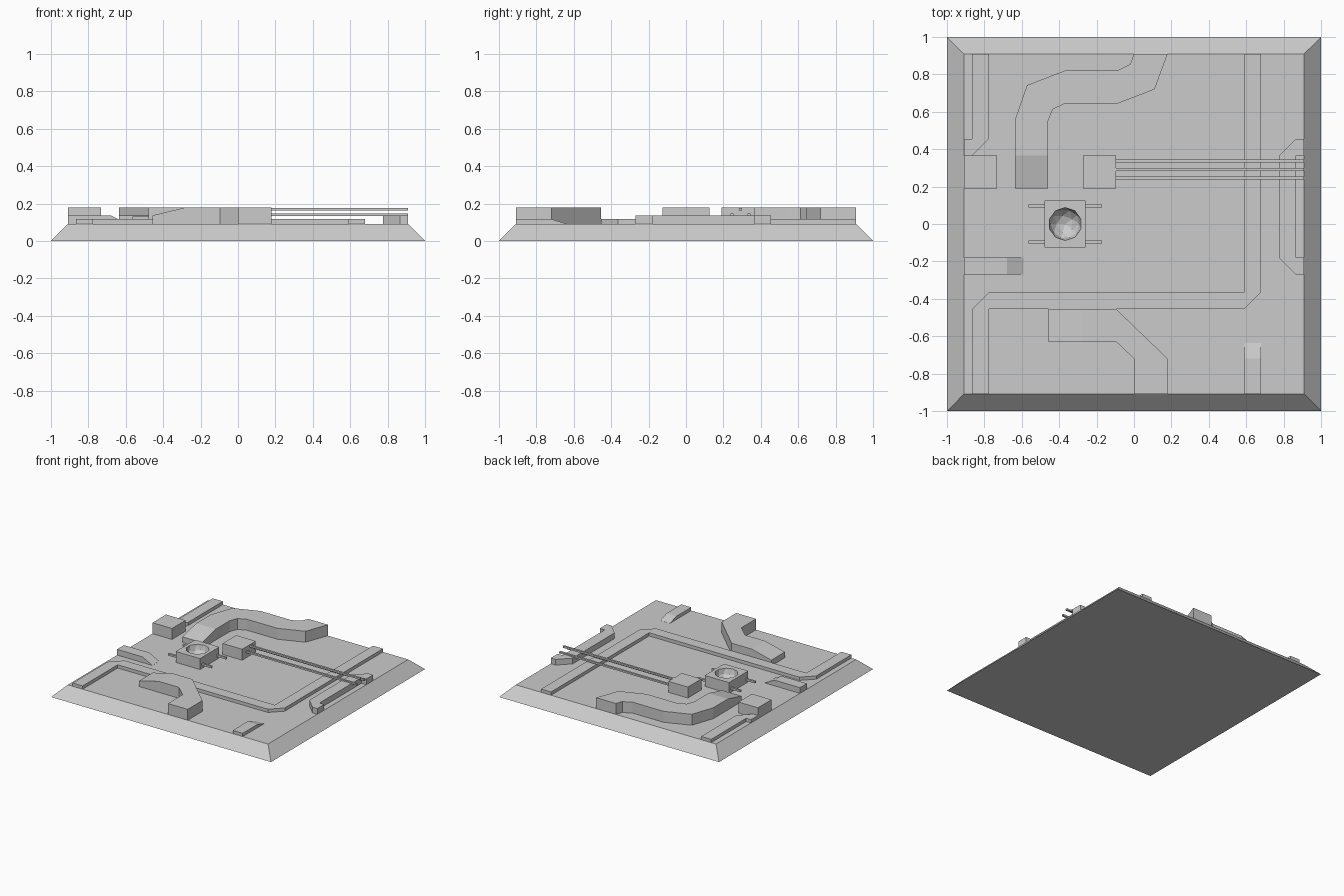
import bpy, bmesh
from mathutils import Matrix

if "Cube" in bpy.data.objects:
    bpy.data.objects.remove(bpy.data.objects["Cube"])

DECK, LOW, MID, HIGH = 0.09, 0.117, 0.137, 0.18


def finish(name, bm):
    me = bpy.data.meshes.new(name)
    bm.to_mesh(me)
    bm.free()
    ob = bpy.data.objects.new(name, me)
    bpy.context.collection.objects.link(ob)
    return ob


def prism(name, pts, z1, z0=DECK, drops=None):
    """Extrude an outline upward; drops = {outline index: lowered top z} for ramps."""
    bm = bmesh.new()
    n = len(pts)
    drops = drops or {}
    lo = [bm.verts.new((x, y, z0)) for x, y in pts]
    hi = [bm.verts.new((x, y, z1)) for x, y in pts]
    bm.faces.new(lo)
    top = bm.faces.new(hi)
    for i in range(n):
        j = (i + 1) % n
        bm.faces.new((lo[i], lo[j], hi[j], hi[i]))
    bmesh.ops.recalc_face_normals(bm, faces=bm.faces)
    if drops:
        # split the ramp from the level top, then lower its end
        idx = sorted(drops)
        a, b = (idx[0] - 1) % n, (idx[-1] + 1) % n
        bmesh.utils.face_split(top, hi[a], hi[b])
        for i, z in drops.items():
            hi[i].co.z = z
    return finish(name, bm)


def box(name, x0, x1, y0, y1, z0, z1):
    return prism(name, [(x0, y0), (x1, y0), (x1, y1), (x0, y1)], z1, z0)


# Bevelled base plate
base = box("base_plate", -1, 1, -1, 1, 0, DECK)
for v in base.data.vertices:
    if v.co.z > 0.01:
        v.co.x *= 0.91
        v.co.y *= 0.91

# Thin raised channels
prism("long_channel", [(-0.866, -0.91), (-0.775, -0.91), (-0.775, -0.455), (0.59, -0.455),
                       (0.68, -0.364), (0.68, 0.91), (0.59, 0.91), (0.59, -0.364),
                       (-0.775, -0.364), (-0.866, -0.455)], LOW)
prism("back_left_channel", [(-0.866, 0.91), (-0.866, 0.455), (-0.91, 0.455), (-0.91, 0.366),
                            (-0.866, 0.366), (-0.775, 0.455), (-0.775, 0.91)], LOW)
prism("right_edge_channel", [(0.91, 0.455), (0.866, 0.455), (0.775, 0.366), (0.775, -0.18),
                             (0.866, -0.27), (0.91, -0.27), (0.91, -0.18), (0.866, -0.18),
                             (0.866, 0.366), (0.91, 0.366)], MID)

# Short ducts that ramp down into the deck
prism("left_ramp_duct", [(-0.91, -0.27), (-0.68, -0.27), (-0.59, -0.27), (-0.59, -0.18),
                         (-0.68, -0.18), (-0.91, -0.18)], MID, drops={2: DECK + .001, 3: DECK + .001})
prism("front_ramp_duct", [(0.59, -0.91), (0.68, -0.91), (0.68, -0.72), (0.68, -0.635),
                          (0.59, -0.635), (0.59, -0.72)], LOW, drops={3: DECK + .001, 4: DECK + .001})

# Large ducts with a sloped end
prism("front_duct", [(0, -0.91), (0.18, -0.91), (0.18, -0.72), (-0.095, -0.455), (-0.28, -0.455),
                     (-0.457, -0.455), (-0.457, -0.63), (-0.28, -0.63), (-0.095, -0.63), (0, -0.72)],
      HIGH, drops={5: MID, 6: MID})
prism("back_duct", [(0, 0.91), (-0.02, 0.855), (-0.09, 0.82), (-0.37, 0.82), (-0.572, 0.742),
                    (-0.637, 0.555), (-0.637, 0.366), (-0.637, 0.19), (-0.46, 0.19), (-0.46, 0.366),
                    (-0.46, 0.55), (-0.435, 0.613), (-0.37, 0.643), (-0.09, 0.643),
                    (0.11, 0.72), (0.18, 0.91)], HIGH, drops={7: MID, 8: MID})

# Junction boxes
box("left_box", -0.91, -0.733, 0.19, 0.366, DECK, HIGH)
box("cable_box", -0.273, -0.095, 0.19, 0.366, DECK, HIGH)

# Three cables running to the right edge
for y, z in ((0.246, 0.140), (0.292, 0.169), (0.338, 0.140)):
    box("cable", -0.095, 0.91, y - 0.008, y + 0.008, z - 0.007, z + 0.007)

# Socket: box with a faceted bowl sunk into its top
CX, R = -0.368, 0.088
socket = bmesh.new()
bmesh.ops.create_icosphere(socket, subdivisions=2, radius=R,
                           matrix=Matrix.Translation((CX, 0, HIGH)))
bmesh.ops.delete(socket, geom=[v for v in socket.verts if v.co.z > HIGH + 0.001], context='VERTS')
bmesh.ops.reverse_faces(socket, faces=socket.faces[:])
cube = bmesh.ops.create_cube(socket, size=1)["verts"]
for v in cube:
    v.co = (CX + v.co.x * 0.22, v.co.y * 0.25, HIGH if v.co.z > 0 else DECK)
lid = [f for f in socket.faces if all(v in cube and v.co.z > HIGH - .001 for v in f.verts)]
bmesh.ops.delete(socket, geom=lid, context='FACES_ONLY')
rim = [e for e in socket.edges if e.is_boundary]
fill = bmesh.ops.triangle_fill(socket, edges=rim, use_beauty=True, normal=(0, 0, 1))
for f in fill["geom"]:
    if isinstance(f, bmesh.types.BMFace):
        f.normal_update()
        if f.normal.z < 0:
            f.normal_flip()
finish("socket_box", socket)

# Pins on both sides of the socket
for y in (-0.095, 0.095):
    for s in (-1, 1):
        a, b = sorted((CX + s * 0.11, CX + s * 0.197))
        box("socket_pin", a, b, y - 0.008, y + 0.008, 0.115, 0.131)
